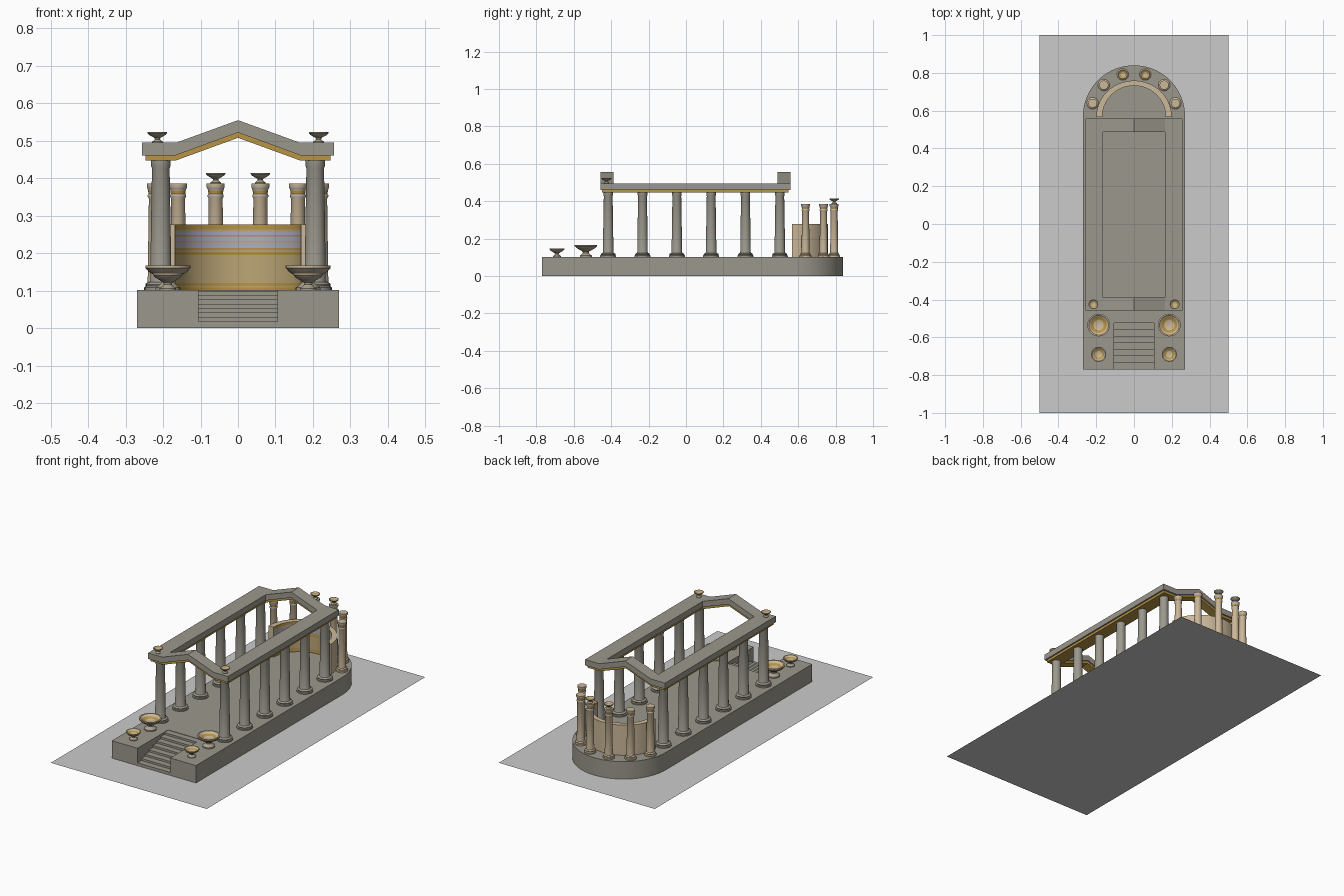
import bpy, bmesh, math

if "Cube" in bpy.data.objects:
    bpy.data.objects.remove(bpy.data.objects["Cube"])


def material(name, r, g, b):
    m = bpy.data.materials.new(name)
    m.diffuse_color = (r, g, b, 1)
    m.use_nodes = True
    m.node_tree.nodes["Principled BSDF"].inputs["Base Color"].default_value = m.diffuse_color
    return m


STONE = material("grey stone", .33, .315, .265)
TAN = material("tan marble", .60, .48, .32)
GOLD = material("gold trim", .48, .30, .06)
MOSAIC = material("golden mosaic", .50, .38, .18)
BLUE = material("pale blue band", .42, .43, .53)
BOWL = material("warm grey bowl", .40, .35, .26)
BASE = material("light ground plate", .60, .60, .60)


def finish(name, bm, mats, smooth=False):
    bmesh.ops.recalc_face_normals(bm, faces=bm.faces)
    me = bpy.data.meshes.new(name)
    bm.to_mesh(me)
    bm.free()
    for m in mats:
        me.materials.append(m)
    if smooth:
        me.polygons.foreach_set("use_smooth", [True] * len(me.polygons))
        me.set_sharp_from_angle(angle=math.radians(35))
    ob = bpy.data.objects.new(name, me)
    bpy.context.collection.objects.link(ob)
    return ob


def prism(name, pts, vec, mat, smooth=False):
    """Extrude a closed 3D outline along vec."""
    bm = bmesh.new()
    f = bm.faces.new([bm.verts.new(p) for p in pts])
    ext = bmesh.ops.extrude_face_region(bm, geom=[f], use_keep_orig=True)
    bmesh.ops.translate(bm, vec=vec,
                        verts=[v for v in ext["geom"] if isinstance(v, bmesh.types.BMVert)])
    return finish(name, bm, [mat], smooth)


def box(name, x0, x1, y0, y1, z0, z1, mat):
    return prism(name, [(x0, y0, z0), (x1, y0, z0), (x1, y1, z0), (x0, y1, z0)],
                 (0, 0, z1 - z0), mat)


def lathe(name, prof, loc, mats, rule=None, n=28):
    """Revolve (radius, z) points; rule maps segment number to material slot."""
    bm = bmesh.new()
    rings = []
    for r, z in prof:
        if r < 1e-6:
            rings.append([bm.verts.new((0, 0, z))] * n)
        else:
            rings.append([bm.verts.new((r * math.cos(math.tau * i / n),
                                        r * math.sin(math.tau * i / n), z)) for i in range(n)])
    for k in range(len(prof) - 1):
        a, b = rings[k], rings[k + 1]
        for i in range(n):
            j = (i + 1) % n
            vs = list(dict.fromkeys([a[i], a[j], b[j], b[i]]))
            f = bm.faces.new(vs)
            f.material_index = rule(k) if rule else 0
    ob = finish(name, bm, mats, True)
    ob.location = loc
    return ob


def bowl(name, x, y, z, R, h):
    shape = [(0, 0), (.55, 0), (.55, .1), (.42, .18), (.27, .32), (.3, .45), (.55, .58),
             (.85, .74), (.95, .86), (1, .9), (1, 1), (.88, 1), (.7, .84), (.45, .74), (0, .68)]
    lathe(name, [(r * R, t * h) for r, t in shape], (x, y, z), [BOWL, TAN, GOLD],
          lambda k: 0 if k < 9 else (2 if k == 12 else 1))


CY = .57  # centre of the rounded rear end

# ground plate
bm = bmesh.new()
bm.faces.new([bm.verts.new(p) for p in [(-.5, -1, 0), (.5, -1, 0), (.5, 1, 0), (-.5, 1, 0)]])
finish("ground_plate", bm, [BASE])

# podium with rounded rear and stair notch
arc = [(.27 * math.cos(math.pi * i / 40), CY + .27 * math.sin(math.pi * i / 40)) for i in range(41)]
outline = [(-.27, -.77), (-.105, -.77), (-.105, -.49), (.105, -.49), (.105, -.77), (.27, -.77)] + arc
prism("podium", [(x, y, .001) for x, y in outline], (0, 0, .101), STONE, True)

# stairs
pts = [(-.105, -.49, .001), (-.105, -.77, .001)]
for i in range(8):
    z = .018 + .0117 * i
    pts += [(-.105, -.77 + .035 * i, z), (-.105, -.77 + .035 * (i + 1), z)]
prism("stairs", pts, (.21, 0, 0), STONE)

# main colonnades
col = [(0, 0), (.043, 0), (.043, .007), (.038, .010), (.040, .015), (.036, .019), (.030, .021),
       (.028, .026), (.0265, .15), (.0235, .325), (.0255, .330), (.0255, .346), (0, .346)]
for s, side in ((-1, "left"), (1, "right")):
    for i in range(6):
        lathe(f"{side}_column_{i + 1}", col, (s * .206, -.416 + .1835 * i, .102), [STONE])


# roof frame: two bent gables joined by straight beams, gold course beneath
def gable(name, w, top, bottom, y0, y1, mat):
    up = [(-w, top), (-.165, top), (0, top + .06), (.165, top), (w, top)]
    dn = [(w, bottom), (.167, bottom), (0, bottom + .061), (-.167, bottom), (-w, bottom)]
    prism(name, [(x, y0, z) for x, z in up + dn], (0, y1 - y0, 0), mat)


gable("front_gable", .256, .495, .461, -.458, -.388, STONE)
gable("rear_gable", .256, .495, .461, .488, .558, STONE)
gable("front_gable_gold", .247, .462, .447, -.449, -.396, GOLD)
gable("rear_gable_gold", .247, .462, .447, .496, .549, GOLD)
for s, side in ((-1, "left"), (1, "right")):
    a, b = sorted((s * .165, s * .256))
    box(f"{side}_beam", a, b, -.388, .488, .461, .495, STONE)
    a, b = sorted((s * .172, s * .247))
    box(f"{side}_beam_gold", a, b, -.396, .496, .447, .461, GOLD)
    # bowls on the roof corners and beside the stairs
    bowl(f"{side}_roof_bowl", s * .215, -.425, .495, .026, .028)
    bowl(f"{side}_large_bowl", s * .187, -.535, .102, .06, .065)
    bowl(f"{side}_small_bowl", s * .187, -.69, .102, .04, .045)

# curved apse wall, banded on the inside
levels = [.10, .108, .112, .121, .195, .203, .209, .214, .228, .232, .244, .248, .258, .263, .277]
bands = [GOLD, MOSAIC, GOLD, MOSAIC, GOLD, MOSAIC, GOLD, BLUE, MOSAIC, BLUE, GOLD, BLUE, MOSAIC, GOLD]
mats = [TAN, MOSAIC, GOLD, BLUE]
bm = bmesh.new()
N = 40


def wall_ring(rx, ry, z):
    return [bm.verts.new((rx * math.cos(math.pi * i / N), CY - .003 + ry * math.sin(math.pi * i / N), z))
            for i in range(N + 1)]


inner = [wall_ring(.168, .165, z) for z in levels]
outer = [wall_ring(.2, .192, z) for z in levels]
for k in range(len(bands)):
    for i in range(N):
        f = bm.faces.new([inner[k][i], inner[k][i + 1], inner[k + 1][i + 1], inner[k + 1][i]])
        f.material_index = mats.index(bands[k])
        bm.faces.new([outer[k][i], outer[k][i + 1], outer[k + 1][i + 1], outer[k + 1][i]])
    for i in (0, N):
        bm.faces.new([inner[k][i], outer[k][i], outer[k + 1][i], inner[k + 1][i]])
for k in (0, -1):
    for i in range(N):
        bm.faces.new([inner[k][i], inner[k][i + 1], outer[k][i + 1], outer[k][i]])
finish("apse_wall", bm, mats, True)

# apse columns around the rear
post = [(0, 0), (.031, 0), (.031, .007), (.027, .011), (.028, .016), (.022, .021), (.0215, .03),
        (.0185, .244), (.0215, .249), (.0215, .253), (.0195, .256), (.0205, .266), (.022, .270),
        (.024, .274), (.024, .284), (0, .284)]
for s, side in ((-1, "left"), (1, "right")):
    for i, deg in enumerate((17.5, 46, 75)):
        a = math.radians(deg)
        x, y = s * .23 * math.cos(a), CY + .23 * math.sin(a)
        lathe(f"{side}_apse_column_{i + 1}", post, (x, y, .102), [TAN, BLUE, GOLD],
              lambda k: 1 if k in (8, 12) else (2 if k == 10 else 0))
    bowl(f"{side}_apse_bowl", x, y, .386, .026, .028)
